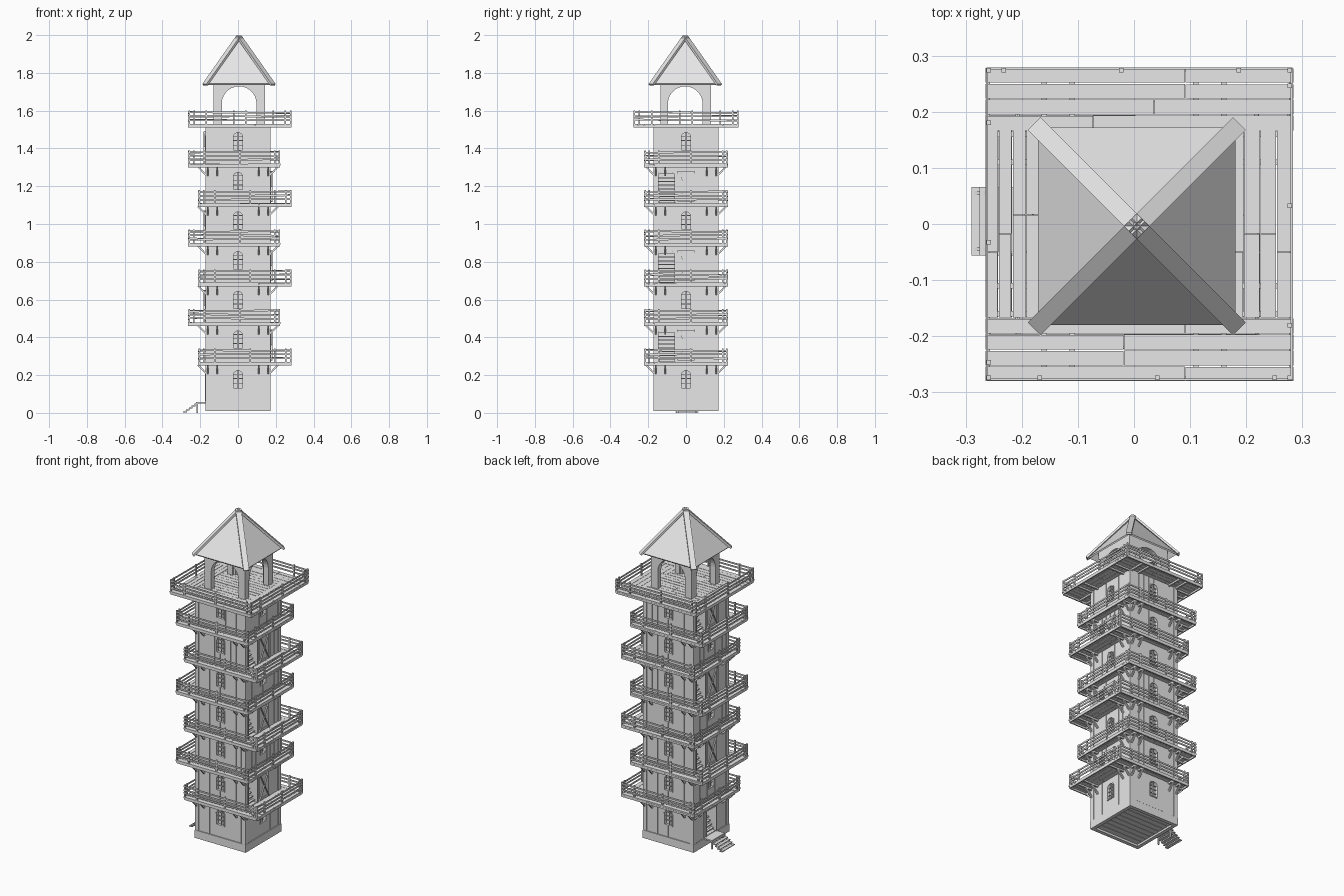
import bpy, bmesh, math, random
from mathutils import Matrix, Vector

random.seed(4)
if "Cube" in bpy.data.objects:
    bpy.data.objects.remove(bpy.data.objects["Cube"])

grey = bpy.data.materials.new("pale_grey")
grey.use_nodes = True
grey.diffuse_color = (0.8, 0.8, 0.8, 1)
grey.node_tree.nodes["Principled BSDF"].inputs["Base Color"].default_value = (0.8, 0.8, 0.8, 1)

HALF = 0.166          # tower core half width
STOREY = 0.21
DECK0 = 0.27
ID = Matrix.Identity(4)
# Side frames: local x runs along the wall, local -y points outward
SIDES = [Matrix.Rotation(math.radians(90 * i), 4, 'Z') for i in range(4)]
FRONT, PLUS_X, BACK, MINUS_X = range(4)


class Part:
    """Collects simple solids into one named object."""
    def __init__(self, name):
        self.name, self.bm = name, bmesh.new()

    def box(self, x0, x1, y0, y1, z0, z1, m=ID):
        mat = m @ Matrix.Translation(((x0 + x1) / 2, (y0 + y1) / 2, (z0 + z1) / 2))
        mat = mat @ Matrix.Diagonal((x1 - x0, y1 - y0, z1 - z0, 1))
        bmesh.ops.create_cube(self.bm, size=1, matrix=mat)

    def wall_box(self, side, u0, u1, v0, v1, z0, z1):
        self.box(u0, u1, -v1, -v0, z0, z1, SIDES[side])

    def beam(self, p, q, w, h, m=ID):
        p, q = Vector(p), Vector(q)
        d = q - p
        rot = d.to_track_quat('Y', 'Z').to_matrix().to_4x4()
        mat = m @ Matrix.Translation((p + q) / 2) @ rot @ Matrix.Diagonal((w, d.length, h, 1))
        bmesh.ops.create_cube(self.bm, size=1, matrix=mat)

    def prism(self, pts, v0, v1, m=ID):
        rings = [[self.bm.verts.new(m @ Vector((u, -v, z))) for u, z in pts] for v in (v0, v1)]
        self.bm.faces.new(rings[0])
        self.bm.faces.new(rings[1][::-1])
        n = len(pts)
        for i in range(n):
            j = (i + 1) % n
            self.bm.faces.new((rings[0][j], rings[0][i], rings[1][i], rings[1][j]))

    def finish(self):
        bmesh.ops.recalc_face_normals(self.bm, faces=self.bm.faces)
        me = bpy.data.meshes.new(self.name)
        self.bm.to_mesh(me)
        self.bm.free()
        me.materials.append(grey)
        ob = bpy.data.objects.new(self.name, me)
        bpy.context.collection.objects.link(ob)
        return ob


def arch(hw, z0, spring, n=10, rise=None):
    rise = rise or hw
    arc = [(hw * math.cos(math.pi * i / n), spring + rise * math.sin(math.pi * i / n)) for i in range(n + 1)]
    return [(-hw, z0), (hw, z0)] + arc


def cut(targets, cutter):
    cutter.hide_render = True
    for ob in targets:
        mod = ob.modifiers.new("cut", 'BOOLEAN')
        mod.object, mod.operation, mod.solver = cutter, 'DIFFERENCE', 'EXACT'
        bpy.context.view_layer.objects.active = ob
        bpy.ops.object.modifier_apply(modifier=mod.name)
    bpy.data.objects.remove(cutter)


# Tower core and plinth
core = Part("tower_core")
core.box(-HALF, HALF, -HALF, HALF, 0.03, 1.522)
core = core.finish()
plinth = Part("plinth")
for s in range(4):
    plinth.wall_box(s, -0.172, 0.15, 0.15, 0.172, 0.01, 0.058)
for i in range(8):
    plinth.box(-0.15, 0.15, -0.149 + i * 0.0375, -0.114 + i * 0.0375, 0.022, 0.03)
plinth.finish()

# Wall boards, corner posts, windows, doors
boards, posts = Part("wall_boards"), Part("corner_posts")
windows, doors, holes = Part("windows"), Part("doors"), Part("openings_cutter")
for s, m in enumerate(SIDES):
    posts.wall_box(s, -0.171, -0.145, 0.145, 0.171, 0.058, 1.522)
    for k in range(7):
        z0 = 0.06 if k == 0 else DECK0 + STOREY * (k - 1)
        z1 = DECK0 + STOREY * k - 0.01
        n = 4 if k == 0 else 8
        step = 0.286 / n
        for i in range(n):
            u = -0.143 + i * step
            boards.wall_box(s, u, u + step - random.uniform(0.001, 0.0025), HALF + 0.0005,
                            HALF + random.uniform(0.002, 0.004), z0 + 0.001, z1)
        door_side = PLUS_X if k % 2 else MINUS_X
        if s != door_side:
            # Arched window with frame and glazing bars
            zb = z0 + 0.07
            holes.prism(arch(0.025, zb, zb + 0.07), HALF - 0.015, HALF + 0.02, m)
            outline = arch(0.027, zb, zb + 0.07, 8)
            for a, b in zip(outline, outline[1:] + outline[:1]):
                windows.beam((a[0], -HALF - 0.003, a[1]), (b[0], -HALF - 0.003, b[1]), 0.006, 0.006, m)
            windows.wall_box(s, -0.002, 0.002, HALF - 0.008, HALF - 0.003, zb, zb + 0.094)
            for dz in (0.025, 0.05, 0.073):
                windows.wall_box(s, -0.024, 0.024, HALF - 0.008, HALF - 0.003, zb + dz, zb + dz + 0.004)
            continue
        # Doorway with inner steps, and a braced door leaf beside it
        u0, u1 = (-0.045, 0.045) if k == 0 else (-0.145, -0.06)
        holes.wall_box(s, u0, u1, 0.06, 0.19, z0 + 0.004, z0 + 0.155)
        for i in range(7):
            v = 0.155 - i * 0.011
            doors.wall_box(s, u0, u1, v - 0.016, v, z0 + 0.012 + i * 0.02, z0 + 0.018 + i * 0.02)
        for u in (u0 - 0.006, u1):
            doors.wall_box(s, u, u + 0.006, 0.16, 0.174, z0, z0 + 0.16)
        doors.wall_box(s, u0 - 0.006, u1 + 0.006, 0.16, 0.175, z0 + 0.155, z0 + 0.164)
        if k:
            a, b, c, d = -0.044, 0.044, z0 + 0.008, z0 + 0.17
            for i in range(4):
                doors.wall_box(s, a + i * 0.022, a + i * 0.022 + 0.021, 0.168, 0.175, c, d)
            for e in (c, d - 0.012):
                doors.wall_box(s, a, b, 0.175, 0.179, e, e + 0.012)
            doors.beam((a, -0.177, c), (b, -0.177, d), 0.01, 0.004, m)
            doors.beam((a, -0.177, d), (b, -0.177, c), 0.01, 0.004, m)
posts.finish()
windows.finish()
doors.finish()
cut([core, boards.finish()], holes.finish())

# Balconies: planked deck, joists, brackets and railings
decks, joists, rails = Part("balcony_decks"), Part("balcony_brackets"), Part("balcony_railings")


def planks(x0, x1, y0, y1, z, along_x):
    lo, hi, a, b = (y0, y1, x0, x1) if along_x else (x0, x1, y0, y1)
    n = max(1, round((hi - lo) / 0.028))
    w = (hi - lo) / n
    for i in range(n):
        mid = a + (b - a) * random.choice((0.35, 0.45, 0.55, 0.65))
        for p, q in ((a, mid - 0.001), (mid, b)):
            c0, c1 = lo + i * w, lo + (i + 1) * w - random.uniform(0.001, 0.003)
            t = z - random.uniform(0, 0.0015)
            if along_x:
                decks.box(p, q, c0, c1, z - 0.009, t)
            else:
                decks.box(c0, c1, p, q, z - 0.009, t)


for k in range(7):
    z, top = DECK0 + STOREY * k, k == 6
    x0 = -0.265 if top or k % 2 else -0.212
    x1 = 0.284 if top or not k % 2 else 0.224
    y1 = 0.28 if top else 0.223
    wall = 0.167
    planks(x0, x1, -y1, -wall, z, True)
    planks(x0, x1, wall, y1, z, True)
    planks(x0, -wall, -wall, wall, z, False)
    planks(wall, x1, -wall, wall, z, False)
    if top:
        planks(-wall, wall, -wall, wall, z, True)
    reach = (y1, x1, y1, -x0)
    for s, m in enumerate(SIDES):
        r = reach[s]
        for u in (-0.16, -0.11, 0.11, 0.16):
            joists.wall_box(s, u - 0.005, u + 0.005, 0.165, r - 0.004, z - 0.019, z - 0.009)
            if not top:
                joists.beam((u, -0.168, z - 0.062), (u, -0.212, z - 0.016), 0.009, 0.009, m)
        # Railing runs between the neighbouring sides
        ua, ub, v = -reach[s - 1] + 0.006, reach[(s + 1) % 4] - 0.006, r - 0.006
        joists.wall_box(s, ua, ub, r - 0.008, r - 0.001, z - 0.02, z - 0.009)
        for f in (0, 0.17, 0.56, 0.95):
            u = ua + (ub - ua) * f
            rails.wall_box(s, u - 0.004, u + 0.004, v - 0.004, v + 0.004, z - 0.015, z + 0.07)
        for dz in (0.02, 0.04, 0.06):
            tilt = random.uniform(-0.004, 0.004)
            rails.beam((ua - 0.004, -v - 0.003, z + dz - tilt), (ub + 0.004, -v - 0.003, z + dz + tilt),
                       0.004, 0.009, m)
decks.finish()
joists.finish()
rails.finish()

# Belfry with an arch through each side
belfry = Part("belfry")
belfry.box(-0.131, 0.143, -0.136, 0.132, 1.53, 1.775)
belfry = belfry.finish()
for size, axis in (("room", None), ("arch_front", FRONT), ("arch_side", PLUS_X)):
    c = Part(size + "_cutter")
    if axis is None:
        c.box(-0.098, 0.11, -0.103, 0.099, 1.5, 1.8)
    else:
        shift = Matrix.Translation((0.006, -0.004, 0))
        c.prism(arch(0.092, 1.5, 1.637, 14), -0.3, 0.3, shift @ SIDES[axis])
    cut([belfry], c.finish())

# Pyramid roof and hip boards
centre = Matrix.Translation((0.005, -0.004, 0))
roof = Part("roof")
tip = roof.bm.verts.new(centre @ Vector((0, 0, 1.985)))
eave = [roof.bm.verts.new(centre @ Vector((0.176 * x, 0.176 * y, 1.743)))
        for x, y in ((-1, -1), (1, -1), (1, 1), (-1, 1))]
for i in range(4):
    roof.bm.faces.new((eave[i], eave[(i + 1) % 4], tip))
roof = roof.finish()
solid = roof.modifiers.new("thickness", 'SOLIDIFY')
solid.thickness, solid.offset = 0.01, -1
hips = Part("roof_hip_boards")
for x in (-1, 1):
    for y in (-1, 1):
        hips.beam((0, 0, 1.993), (0.18 * x, 0.18 * y, 1.737), 0.032, 0.012, centre)
hips.finish()

# Entrance steps
steps = Part("entrance_steps")
steps.box(-0.222, -0.168, -0.056, 0.066, 0.05, 0.058)
for i in range(5):
    x = -0.29 + i * 0.015
    steps.box(x, x + 0.019, -0.056, 0.066, 0.003 + i * 0.0105, 0.008 + i * 0.0105)
for y in (-0.045, 0.055):
    steps.beam((-0.286, y, 0.003), (-0.218, y, 0.048), 0.007, 0.006)
    steps.box(-0.219, -0.211, y - 0.004, y + 0.004, 0, 0.05)
steps.finish()
